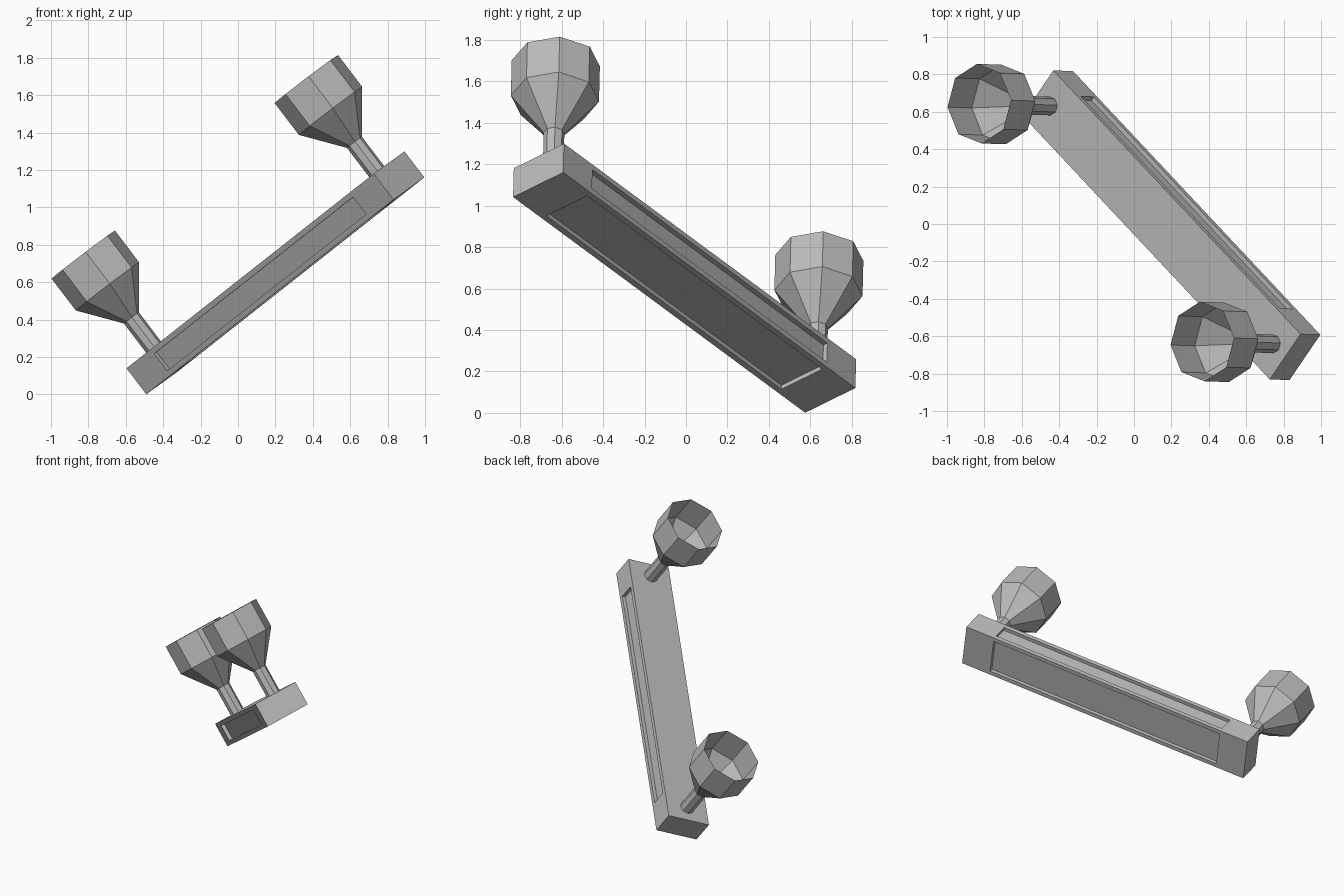
import bpy, bmesh, math
from mathutils import Matrix, Vector

cube = bpy.data.objects.get("Cube")
if cube:
    bpy.data.objects.remove(cube, do_unlink=True)

grey = bpy.data.materials.new("plain grey")
grey.use_nodes = True
colour = (0.5, 0.5, 0.5, 1)
grey.diffuse_color = colour
grey.node_tree.nodes["Principled BSDF"].inputs["Base Color"].default_value = colour

# Tilted frame: local x runs along the bar, y across it, z out towards the cups
along = Vector((0.602, -0.642, 0.474)).normalized()
out = Vector((-0.605, 0.02, 0.796))
out = (out - along * out.dot(along)).normalized()
across = out.cross(along)
frame = Matrix.Translation((0.147, -0.005, 0.72)) @ Matrix((along, across, out)).transposed().to_4x4()

HALF, BLOCK, WIDE, THICK = 1.0975, 0.215, 0.158, 0.175
RIM, DEPTH = 0.03, 0.025


def finish(name, bm):
    bmesh.ops.recalc_face_normals(bm, faces=bm.faces)
    mesh = bpy.data.meshes.new(name)
    bm.to_mesh(mesh)
    bm.free()
    mesh.materials.append(grey)
    obj = bpy.data.objects.new(name, mesh)
    obj.matrix_world = frame
    bpy.context.collection.objects.link(obj)


def end_block(name, x):
    bm = bmesh.new()
    place = Matrix.Translation((x, 0, -THICK / 2)) @ Matrix.Diagonal((BLOCK, 2 * WIDE, THICK, 1))
    bmesh.ops.create_cube(bm, size=1, matrix=place)
    finish(name, bm)


def cup(name, x):
    # Eight-sided stem flaring into an open cup
    bm = bmesh.new()
    rings = []
    for radius, height in ((0.05, 0), (0.05, 0.2), (0.2135, 0.411), (0.2135, 0.625)):
        angles = [i * math.tau / 8 for i in range(8)]
        rings.append([bm.verts.new((x + radius * math.cos(a), radius * math.sin(a), height))
                      for a in angles])
    for low, high in zip(rings, rings[1:]):
        for i in range(8):
            j = (i + 1) % 8
            bm.faces.new((low[i], low[j], high[j], high[i]))
    finish(name, bm)


def bar():
    # Half section with a channel in the side and another underneath
    inner = WIDE - RIM
    half = [(WIDE, 0), (WIDE, -RIM), (WIDE - DEPTH, -RIM), (WIDE - DEPTH, RIM - THICK),
            (WIDE, RIM - THICK), (WIDE, -THICK), (inner, -THICK), (inner, DEPTH - THICK)]
    section = half + [(-y, z) for y, z in reversed(half)]
    end = HALF - BLOCK
    bm = bmesh.new()
    face = bm.faces.new([bm.verts.new((-end, y, z)) for y, z in section])
    moved = bmesh.ops.extrude_face_region(bm, geom=[face])["geom"]
    verts = [v for v in moved if isinstance(v, bmesh.types.BMVert)]
    bmesh.ops.translate(bm, verts=verts, vec=(2 * end, 0, 0))
    finish("channelled_bar", bm)


bar()
for label, side in (("lower", -1), ("upper", 1)):
    centre = side * (HALF - BLOCK / 2)
    end_block(label + "_end_block", centre)
    cup(label + "_cup", centre)
